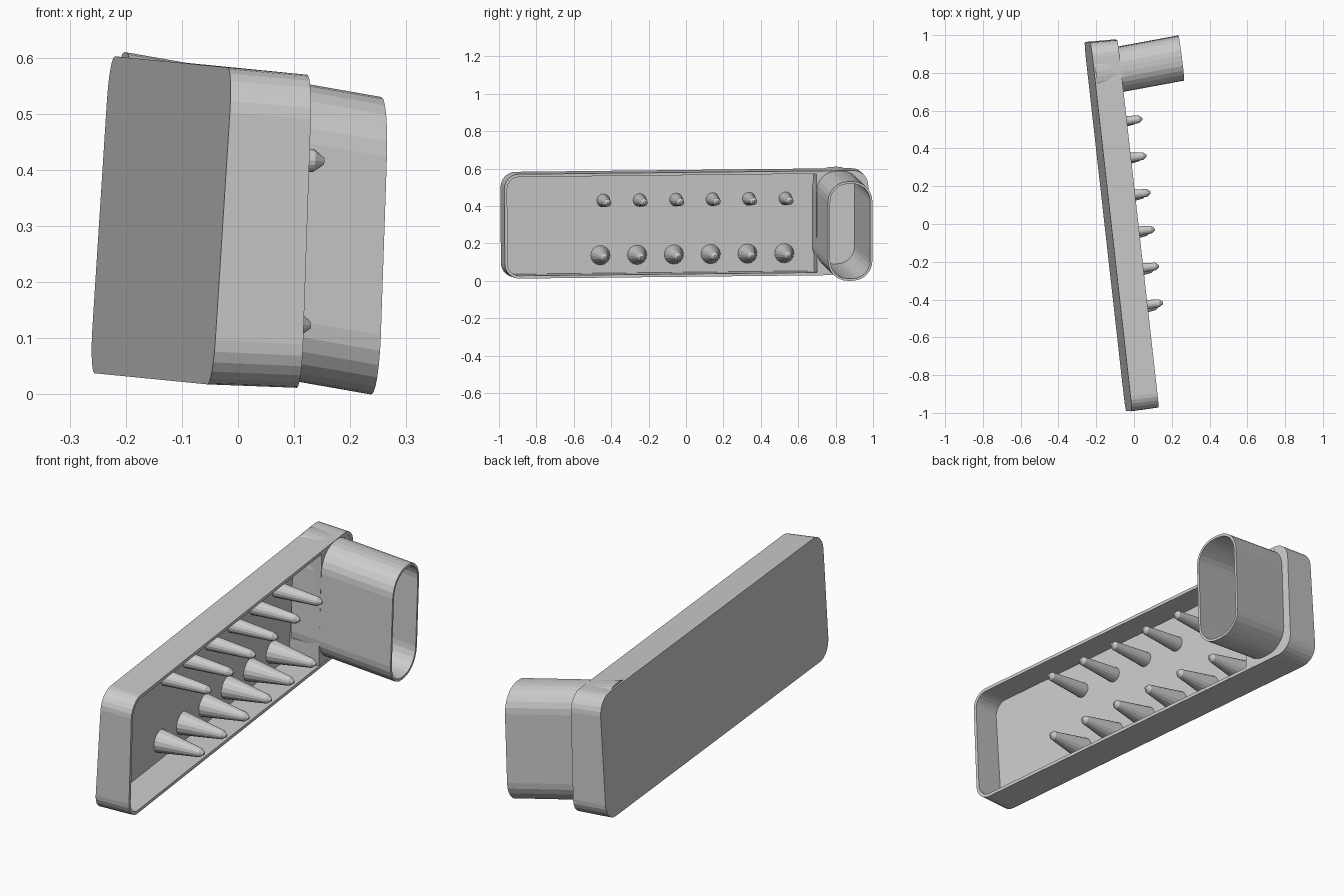
import bpy, bmesh, math
from mathutils import Vector

if "Cube" in bpy.data.objects:
    bpy.data.objects.remove(bpy.data.objects["Cube"])

grey = bpy.data.materials.new("plain grey")
grey.diffuse_color = (0.6, 0.6, 0.6, 1)
grey.use_nodes = True
grey.node_tree.nodes["Principled BSDF"].inputs["Base Color"].default_value = grey.diffuse_color

# Tilted frame of the tray: u = depth, v = length, w = height
U = Vector((0.992, 0.112, -0.063)).normalized()
V = Vector((-0.112, 0.994, 0.011))
V = (V - U * V.dot(U)).normalized()
W = U.cross(V)
ORIGIN = Vector((-0.137, -0.014, 0.31))
FLOOR, HALF_L, HALF_H = 0.015, 0.983, 0.283


def tray_point(u, v, w):
    return ORIGIN + U * u + V * v + W * w


def rim(w):
    """Depth of the rim, slightly less at the top."""
    return 0.152 - 0.03 * w


def rounded(hv, hw, r, steps=6):
    """Rounded rectangle outline as (v, w) pairs."""
    pts = []
    for k, (sv, sw) in enumerate([(1, 1), (-1, 1), (-1, -1), (1, -1)]):
        for i in range(steps + 1):
            a = math.pi / 2 * (k + i / steps)
            pts.append((sv * (hv - r) + r * math.cos(a), sw * (hw - r) + r * math.sin(a)))
    return pts


def loft(name, rings, cap=True):
    """Skin a series of rings; cap the ends or join last ring to first."""
    bm = bmesh.new()
    loops = [[bm.verts.new(p) for p in ring] for ring in rings]
    n = len(loops[0])
    pairs = list(zip(loops, loops[1:]))
    if cap:
        bm.faces.new(loops[0])
        bm.faces.new(loops[-1])
    else:
        pairs.append((loops[-1], loops[0]))
    for a, b in pairs:
        for i in range(n):
            j = (i + 1) % n
            bm.faces.new((a[i], a[j], b[j], b[i]))
    bmesh.ops.recalc_face_normals(bm, faces=bm.faces)
    mesh = bpy.data.meshes.new(name)
    bm.to_mesh(mesh)
    bm.free()
    mesh.materials.append(grey)
    ob = bpy.data.objects.new(name, mesh)
    bpy.context.collection.objects.link(ob)
    return ob


# Open tray with rounded corners and thin walls
outer = rounded(HALF_L, HALF_H, 0.08)
lip = rounded(HALF_L - 0.004, HALF_H - 0.004, 0.078)
inner = rounded(HALF_L - 0.019, HALF_H - 0.019, 0.063)
tray = loft("tray", [
    [tray_point(0, v, w) for v, w in outer],
    [tray_point(rim(w), v, w) for v, w in lip],
    [tray_point(rim(w), v, w) for v, w in inner],
    [tray_point(FLOOR, v, w) for v, w in inner],
])

# Solid block filling the far end of the tray
section = [(max(v, 0.70), w) for v, w in rounded(HALF_L - 0.01, HALF_H - 0.01, 0.07)]
section = [p for p in section if p[0] > 0.70]
top_w = HALF_H - 0.01
section = section[:7] + [(0.70, top_w), (0.70, -top_w)] + section[7:]
block = loft("end_block", [
    [tray_point(0.008, v, w) for v, w in section],
    [tray_point(rim(w) - 0.001, v, w) for v, w in section],
])

# Slanted oval tube running from the tray floor out past the rim
TUBE_END = Vector((0.245, 0.878, 0.265))
AXIS = Vector((1, 0.185, -0.175))
TV = Vector((-0.125, 0.99, 0.01))
TW = Vector((0.034, 0.0, 1.0))


def tube_ring(s, inset):
    return [TUBE_END + AXIS * s + TV * v + TW * w
            for v, w in rounded(0.12 - inset, 0.265 - inset, 0.106 - inset)]


loft("oval_tube", [tube_ring(-0.455, 0), tube_ring(0, 0),
                   tube_ring(0, 0.012), tube_ring(-0.455, 0.012)], cap=False)

# Hollow out the tube bore through block and tray wall
cutter = loft("bore_cutter", [tube_ring(-0.45, 0.011), tube_ring(0.03, 0.011)])
cutter.hide_render = True
for ob in (tray, block):
    mod = ob.modifiers.new("bore", 'BOOLEAN')
    mod.operation = 'DIFFERENCE'
    mod.solver = 'EXACT'
    mod.object = cutter
    bpy.context.view_layer.objects.active = ob
    bpy.ops.object.modifier_apply(modifier=mod.name)
bpy.data.objects.remove(cutter)


# Two rows of tapered pegs, thick below and thin above
def peg(name, v, w, r, tip):
    profile = [(0.01, r), (tip - 0.018, 0.02), (tip, 0.006)]
    loft(name, [[tray_point(u, v + q * math.cos(a), w + q * math.sin(a))
                 for a in (2 * math.pi * i / 16 for i in range(16))]
                for u, q in profile])


for i in range(6):
    peg(f"thick_peg_{i + 1}", -0.449 + 0.198 * i, -0.168, 0.053, 0.229)
    peg(f"thin_peg_{i + 1}", -0.432 + 0.196 * i, 0.125, 0.036, 0.236)
